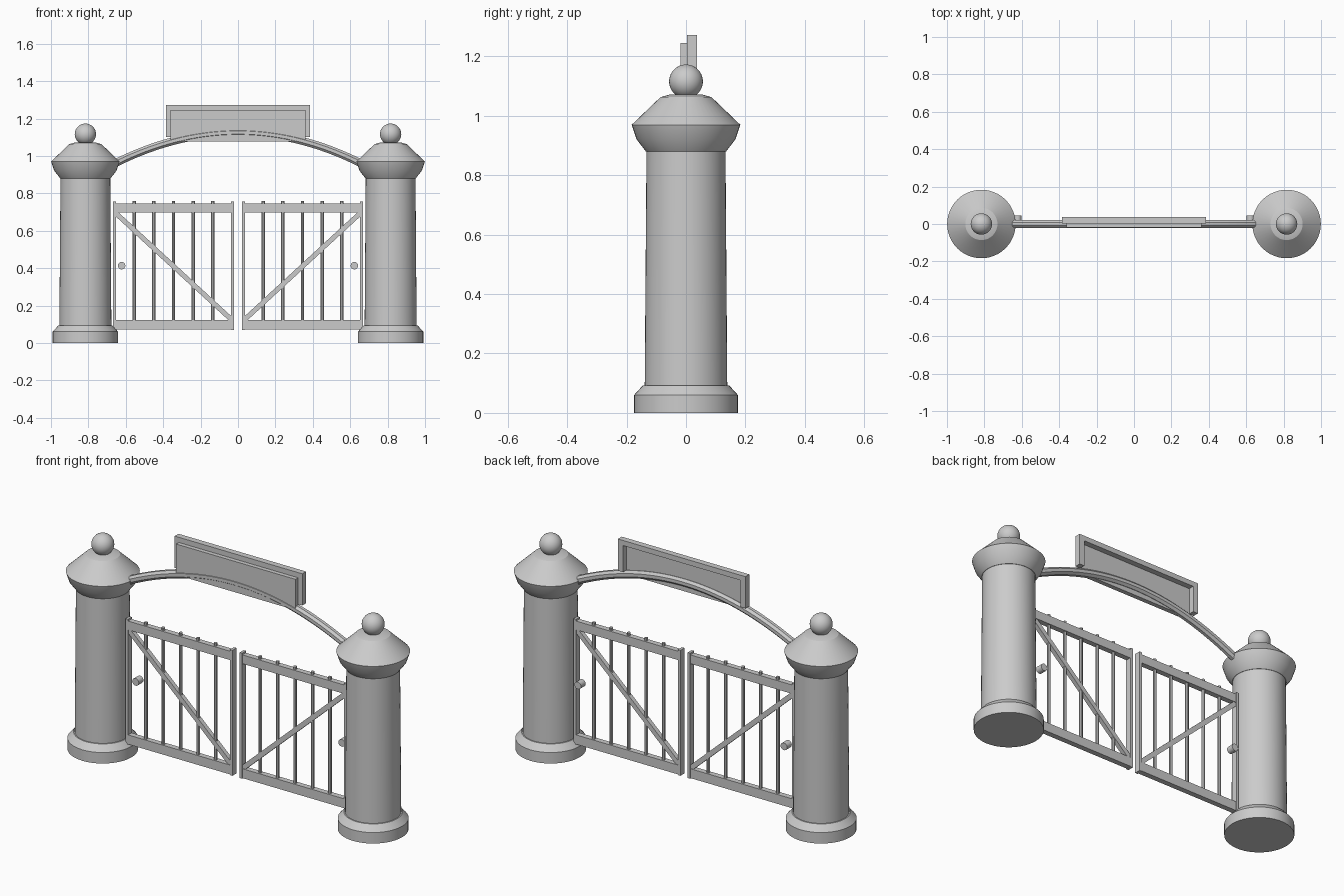
import bpy, bmesh, math
from mathutils import Vector, Matrix

if "Cube" in bpy.data.objects:
    bpy.data.objects.remove(bpy.data.objects["Cube"], do_unlink=True)

grey = bpy.data.materials.new("plain grey")
grey.use_nodes = True
GREY = (0.6, 0.6, 0.6, 1)
grey.diffuse_color = GREY
grey.node_tree.nodes["Principled BSDF"].inputs["Base Color"].default_value = GREY


def finish(name, bm, smooth=False):
    bmesh.ops.recalc_face_normals(bm, faces=bm.faces)
    mesh = bpy.data.meshes.new(name)
    bm.to_mesh(mesh)
    bm.free()
    obj = bpy.data.objects.new(name, mesh)
    bpy.context.collection.objects.link(obj)
    mesh.materials.append(grey)
    if smooth:
        bpy.ops.object.select_all(action="DESELECT")
        obj.select_set(True)
        bpy.context.view_layer.objects.active = obj
        bpy.ops.object.shade_smooth_by_angle(angle=math.radians(25))
    return obj


def box(name, x, y, z):
    """Box from (min, max) ranges on each axis."""
    bm = bmesh.new()
    bmesh.ops.create_cube(bm, size=1)
    for v in bm.verts:
        v.co = [(r[0] + r[1]) / 2 + c * (r[1] - r[0]) for r, c in zip((x, y, z), v.co)]
    return finish(name, bm)


def rod(name, start, end, radius, sides):
    start, end = Vector(start), Vector(end)
    axis = end - start
    bm = bmesh.new()
    turn = Matrix.Translation((start + end) / 2) @ axis.to_track_quat("Z", "Y").to_matrix().to_4x4()
    bmesh.ops.create_cone(bm, cap_ends=True, segments=sides, radius1=radius, radius2=radius,
                          depth=axis.length, matrix=turn)
    return finish(name, bm, True)


def lathe(name, x, profile, sides=48):
    bm = bmesh.new()
    rings = []
    for r, z in profile:
        angles = [math.tau * k / sides for k in range(sides)]
        rings.append([bm.verts.new((x + r * math.cos(a), r * math.sin(a), z)) for a in angles])
    for a, b in zip(rings, rings[1:]):
        for k in range(sides):
            n = (k + 1) % sides
            bm.faces.new((a[k], a[n], b[n], b[k]))
    bm.faces.new(rings[0])
    bm.faces.new(rings[-1])
    return finish(name, bm, True)


def arch(name, half_span, top, rise, radius, steps=32, sides=8):
    """Octagonal tube following a shallow arc."""
    bm = bmesh.new()
    rings = []
    for i in range(steps + 1):
        t = 2 * i / steps - 1
        tangent = Vector((half_span, 0, -2 * rise * t)).normalized()
        up = Vector((-tangent.z, 0, tangent.x))
        centre = Vector((half_span * t, 0, top - rise * t * t))
        ring = []
        for k in range(sides):
            a = math.tau * (k + 0.5) / sides
            ring.append(bm.verts.new(centre + radius * (up * math.sin(a) + Vector((0, math.cos(a), 0)))))
        rings.append(ring)
    for a, b in zip(rings, rings[1:]):
        for k in range(sides):
            n = (k + 1) % sides
            bm.faces.new((a[k], a[n], b[n], b[k]))
    bm.faces.new(rings[0])
    bm.faces.new(rings[-1])
    return finish(name, bm)


PILLAR_X = 0.816
OUTER, INNER = 0.668, 0.022
LOW, HIGH = 0.07, 0.755

for side, s in (("right", -1), ("left", 1)):
    def span(a, b):
        return tuple(sorted((s * a, s * b)))

    # Stone pillar with plinth, shaft, flared cap and ball
    x = s * PILLAR_X
    lathe(f"{side}_pillar_base", x, [(0.175, 0), (0.175, 0.06), (0.145, 0.093)])
    lathe(f"{side}_pillar_shaft", x, [(0.139, 0.09), (0.133, 0.885)])
    lathe(f"{side}_pillar_cap", x, [(0.135, 0.88), (0.167, 0.922), (0.183, 0.97),
                                    (0.086, 1.063), (0.055, 1.072)])
    bm = bmesh.new()
    bmesh.ops.create_uvsphere(bm, u_segments=32, v_segments=16, radius=0.057,
                              matrix=Matrix.Translation((x, 0, 1.116)))
    finish(f"{side}_pillar_ball", bm, True)

    # Gate leaf: stiles, rails, bars and brace
    box(f"{side}_outer_stile", span(OUTER, OUTER - 0.015), (-0.017, 0.017), (LOW, HIGH))
    box(f"{side}_inner_stile", span(INNER, INNER + 0.015), (-0.017, 0.017), (LOW, HIGH))
    box(f"{side}_top_rail", span(OUTER, INNER), (-0.015, 0.015), (0.697, 0.745))
    box(f"{side}_bottom_rail", span(OUTER, INNER), (-0.015, 0.015), (LOW + 0.003, 0.124))
    for i in range(1, 6):
        bx = s * (OUTER - 0.0075 + (INNER - OUTER + 0.015) * i / 6)
        rod(f"{side}_bar_{i}", (bx, 0, 0.1), (bx, 0, HIGH + 0.005), 0.009, 8)
    brace = box(f"{side}_brace", (-0.42, 0.42), (-0.012, 0.012), (-0.013, 0.013))
    brace.location = (s * (OUTER + INNER) / 2, 0, 0.41)
    brace.rotation_euler.y = -s * math.atan2(0.575, 0.625)

    # Round handle behind the leaf
    rod(f"{side}_handle", (s * 0.622, 0.005, 0.413), (s * 0.622, 0.045, 0.413), 0.02, 16)

    # Upright end of the sign frame
    box(f"{side}_sign_frame_end", span(0.355, 0.385), (0.004, 0.037), (1.1, 1.25))

# Arch and blank sign board
arch("arch", 0.665, 1.125, 0.168, 0.0225)
box("sign_panel", (-0.36, 0.36), (-0.019, 0.006), (1.077, 1.245))
box("sign_frame_top", (-0.385, 0.385), (0.004, 0.037), (1.245, 1.273))
